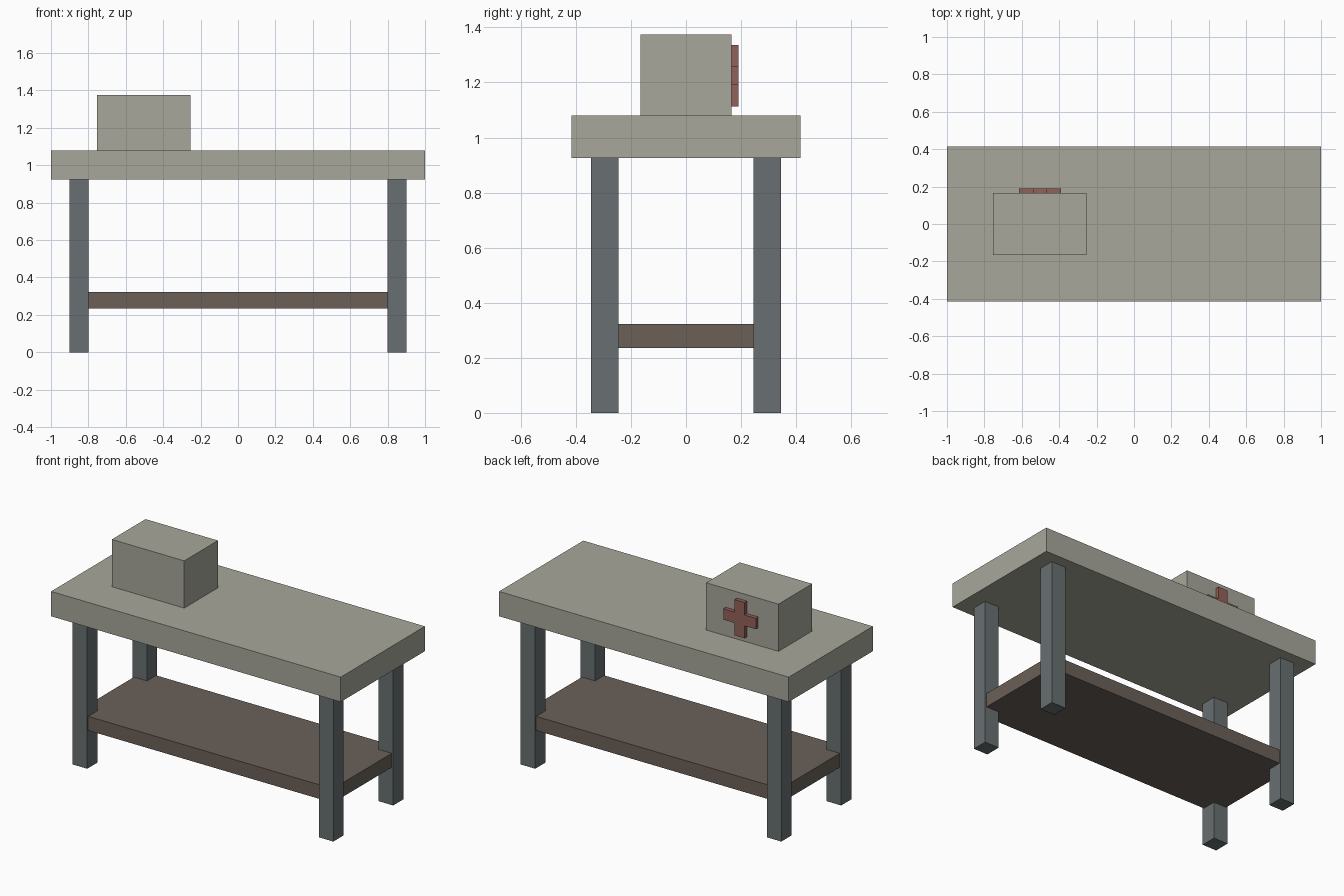
import bpy, bmesh

if "Cube" in bpy.data.objects:
    bpy.data.objects.remove(bpy.data.objects["Cube"])


def material(name, rgb):
    m = bpy.data.materials.new(name)
    m.diffuse_color = (*rgb, 1)
    m.use_nodes = True
    m.node_tree.nodes["Principled BSDF"].inputs["Base Color"].default_value = m.diffuse_color
    return m


STONE = material("pale_stone", (0.39, 0.39, 0.33))
STEEL = material("dark_steel", (0.14, 0.16, 0.165))
BROWN = material("brown", (0.145, 0.117, 0.098))
RED = material("red", (0.29, 0.12, 0.10))


def add_object(name, bm, mat):
    bmesh.ops.recalc_face_normals(bm, faces=bm.faces)
    mesh = bpy.data.meshes.new(name)
    bm.to_mesh(mesh)
    bm.free()
    mesh.materials.append(mat)
    obj = bpy.data.objects.new(name, mesh)
    bpy.context.collection.objects.link(obj)
    return obj


def box(name, lo, hi, mat):
    bm = bmesh.new()
    bmesh.ops.create_cube(bm, size=1)
    for v in bm.verts:
        v.co = [(a + b) / 2 + c * (b - a) for a, b, c in zip(lo, hi, v.co)]
    return add_object(name, bm, mat)


# Table top and lower shelf (shelf sits just inside the outer leg faces)
box("table_top", (-1, -0.415, 0.925), (1, 0.415, 1.08), STONE)
box("lower_shelf", (-0.89, -0.335, 0.235), (0.89, 0.335, 0.323), BROWN)

# Four square legs
for sx, side in ((-1, "left"), (1, "right")):
    for sy, end in ((-1, "front"), (1, "back")):
        x, y = sx * 0.85, sy * 0.295
        box(f"{end}_{side}_leg", (x - 0.05, y - 0.05, 0),
            (x + 0.05, y + 0.05, 0.925), STEEL)

# First aid box on the table
box("first_aid_box", (-0.755, -0.166, 1.08), (-0.255, 0.166, 1.375), STONE)

# Raised cross on the back of the box: one outline, extruded
cx, cz, arm, half = -0.503, 1.224, 0.112, 0.034
outline = []
a, b = arm, half
for _ in range(4):
    quarter = [(a, -b), (a, b), (b, b)]
    for _turn in range(len(outline) // 3):
        quarter = [(-z, x) for x, z in quarter]
    outline += quarter
bm = bmesh.new()
face = bm.faces.new([bm.verts.new((cx + x, 0.166, cz + z)) for x, z in outline])
ext = bmesh.ops.extrude_face_region(bm, geom=[face], use_keep_orig=True)
bmesh.ops.translate(bm, vec=(0, 0.024, 0),
                    verts=[v for v in ext["geom"] if isinstance(v, bmesh.types.BMVert)])
add_object("cross_emblem", bm, RED)
